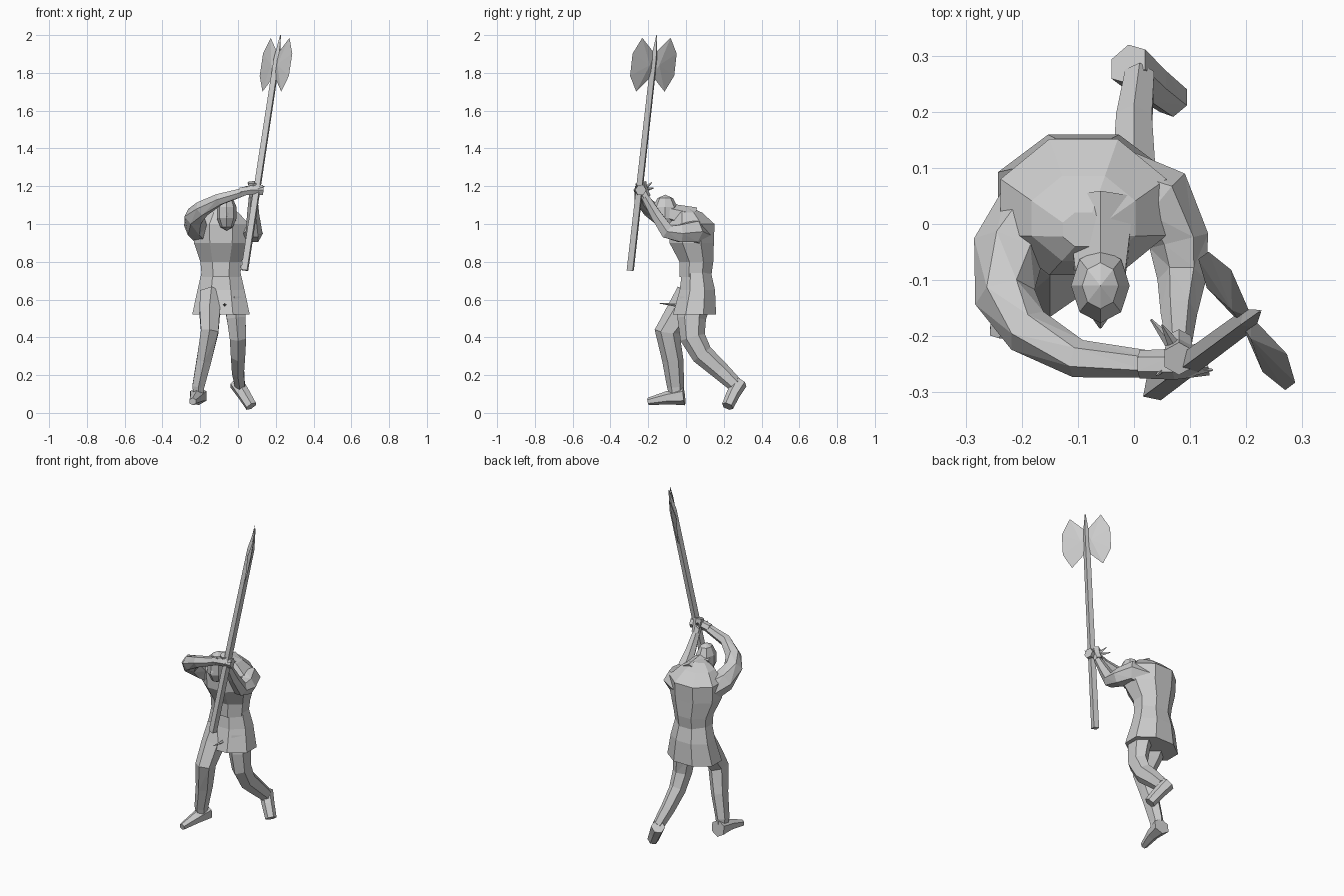
import bpy, bmesh, math
from mathutils import Matrix, Vector

cube = bpy.data.objects.get("Cube")
if cube:
    bpy.data.objects.remove(cube, do_unlink=True)

# Single plain grey material
grey = bpy.data.materials.new("plain_grey")
grey.use_nodes = True
colour = (.6, .6, .6, 1)
grey.diffuse_color = colour
grey.node_tree.nodes["Principled BSDF"].inputs["Base Color"].default_value = colour

AXIS_X, AXIS_Y, AXIS_Z = Matrix.Identity(3)


def finish(name, bm):
    """Turn a bmesh into a flat shaded object."""
    bmesh.ops.recalc_face_normals(bm, faces=bm.faces[:])
    mesh = bpy.data.meshes.new(name)
    bm.to_mesh(mesh)
    bm.free()
    mesh.materials.append(grey)
    obj = bpy.data.objects.new(name, mesh)
    bpy.context.scene.collection.objects.link(obj)


def add_ring(bm, centre, normal, reference, radius, squash, sides, turn):
    """Add one elliptical loop of vertices facing along the normal."""
    u = normal.cross(reference).normalized()
    v = u.cross(normal).normalized() * squash
    angles = [math.tau * (k + turn) / sides for k in range(sides)]
    return [bm.verts.new(centre + (u * math.cos(a) + v * math.sin(a)) * radius)
            for a in angles]


def skin(name, bm, loops):
    """Join neighbouring loops, cap the ends and split into triangles."""
    for low, high in zip(loops, loops[1:]):
        for a, b, c, d in zip(low, low[1:] + low[:1], high[1:] + high[:1], high):
            bm.faces.new((a, b, c, d))
    bm.faces.new(loops[0])
    bm.faces.new(loops[-1])
    bmesh.ops.triangulate(bm, faces=bm.faces[:], quad_method="SHORT_EDGE")
    finish(name, bm)


def limb(name, path, start, end, reference=AXIS_X, squash=1, sides=6):
    """Follow a path of joints with an evenly tapering tube."""
    bm = bmesh.new()
    joints = [Vector(point) for point in path]
    last = len(joints) - 1
    loops = []
    for i, joint in enumerate(joints):
        direction = joints[min(i + 1, last)] - joints[max(i - 1, 0)]
        radius = start + (end - start) * i / last
        loops.append(add_ring(bm, joint, direction.normalized(), reference,
                              radius, squash, sides, 0))
    skin(name, bm, loops)


def body_part(name, profile, depth):
    """Stack level rings, given as (y, z, half width), on the body's midline."""
    bm = bmesh.new()
    midline = -.09
    loops = [add_ring(bm, Vector((midline, y, z)), AXIS_Z, AXIS_Y,
                      width, depth, 8, .5) for y, z, width in profile]
    skin(name, bm, loops)


def spike(name, base, tip, radius, reference=AXIS_Z):
    limb(name, [base, tip], radius, radius / 8, reference, sides=4)


# Trunk leaning forward at the shoulders, with a flared tunic skirt
body_part("torso", [(.05, .72, .11), (.055, .8, .118), (.03, .9, .155),
                    (.03, 1, .16), (.01, 1.06, .1), (-.01, 1.09, .04)], .82)
body_part("skirt", [(.045, .52, .165), (.06, .65, .135), (.055, .75, .11)], .75)
spike("skirt_flap", (-.07, -.03, .57), (-.07, -.14, .58), .012)

# Head pushed forward on a low, thick neck
limb("neck", [(-.06, .04, 1.02), (-.06, -.1, 1.06)], .07, .05)
head_centre = Vector((-.06, -.11, 1.06))
bm = bmesh.new()
bmesh.ops.create_uvsphere(
    bm, u_segments=8, v_segments=5, radius=1,
    matrix=Matrix.Translation(head_centre) @ Matrix.Diagonal((.055, .07, .095, 1)))
finish("head", bm)
nose_root = head_centre - AXIS_Y * .05
spike("nose", nose_root, nose_root - AXIS_Y * .025 - AXIS_Z * .02, .02)

# Right leg steps forward onto a flat foot
limb("right_leg", [(-.14, .03, .62), (-.15, -.03, .53), (-.15, -.1, .43),
                   (-.18, -.07, .28), (-.21, -.055, .14), (-.21, -.05, .08)],
     .088, .035, squash=.8)
limb("right_foot", [(-.21, -.01, .09), (-.22, -.1, .08), (-.24, -.2, .06)],
     .05, .02)

# Left leg trails behind, pushing off its toes
limb("left_leg", [(-.02, .05, .6), (-.01, .03, .5), (0, .035, .4),
                  (0, .085, .31), (0, .18, .225), (.01, .26, .15)],
     .085, .04, squash=.75)
limb("left_foot", [(-.01, .285, .16), (.03, .25, .1), (.07, .22, .035)],
     .04, .032)

# Right arm folds across in front of the head
limb("right_arm", [(-.16, .04, .94), (-.225, -.05, .99), (-.23, -.13, 1.04),
                   (-.19, -.19, 1.08), (-.1, -.24, 1.13), (.03, -.25, 1.17)],
     .075, .024, AXIS_Z)
limb("right_hand", [(.01, -.25, 1.17), (.07, -.25, 1.18), (.13, -.24, 1.18)],
     .025, .03, AXIS_Z)
spike("right_finger", (.09, -.26, 1.18), (.14, -.26, 1.2), .015)

# Left arm bends at the elbow and rises to the grip
limb("left_arm", [(-.03, .06, .94), (.05, .04, .96), (.08, -.03, .95),
                  (.085, -.1, .96), (.08, -.16, 1.05), (.08, -.22, 1.15)],
     .075, .022, AXIS_Z)
palm = Vector((.08, -.23, 1.18))
limb("left_hand", [(.08, -.21, 1.14), palm, (.08, -.24, 1.22)], .025, .03)
for finger, tip in (("thumb", (.04, -.27, 1.2)), ("first", (.05, -.18, 1.22)),
                    ("second", (.03, -.17, 1.19))):
    spike("left_finger_" + finger, palm, tip, .015)

# Axe shaft, a slanted square pole with a pointed end
pole_foot, pole_top = Vector((.035, -.295, .755)), Vector((.225, -.155, 2))
pole = pole_top - pole_foot
across = Vector((.55, -.83, 0)).normalized()
flat = pole.cross(across).normalized()
neck_point = pole_foot + pole * .9
limb("axe_shaft", [pole_foot, neck_point], .023, .02, across, sides=4)
spike("axe_point", neck_point, pole_top, .02, across)

# Twin blades, mirrored up and down, thin at the edge and ridged in the middle
blade_centre = pole_foot + pole * .874
upper_edge = [(0, .06), (.09, .145), (.14, .06)]
outline = upper_edge + [(out, -up) for out, up in reversed(upper_edge)]
for name, side in (("axe_blade_front", across), ("axe_blade_back", -across)):
    bm = bmesh.new()
    rim = [bm.verts.new(blade_centre + side * out + pole.normalized() * up)
           for out, up in outline]
    for bulge in (flat, -flat):
        peak = bm.verts.new(blade_centre + side * .03 + bulge * .012)
        for a, b in zip(rim, rim[1:] + rim[:1]):
            bm.faces.new((a, b, peak))
    finish(name, bm)
